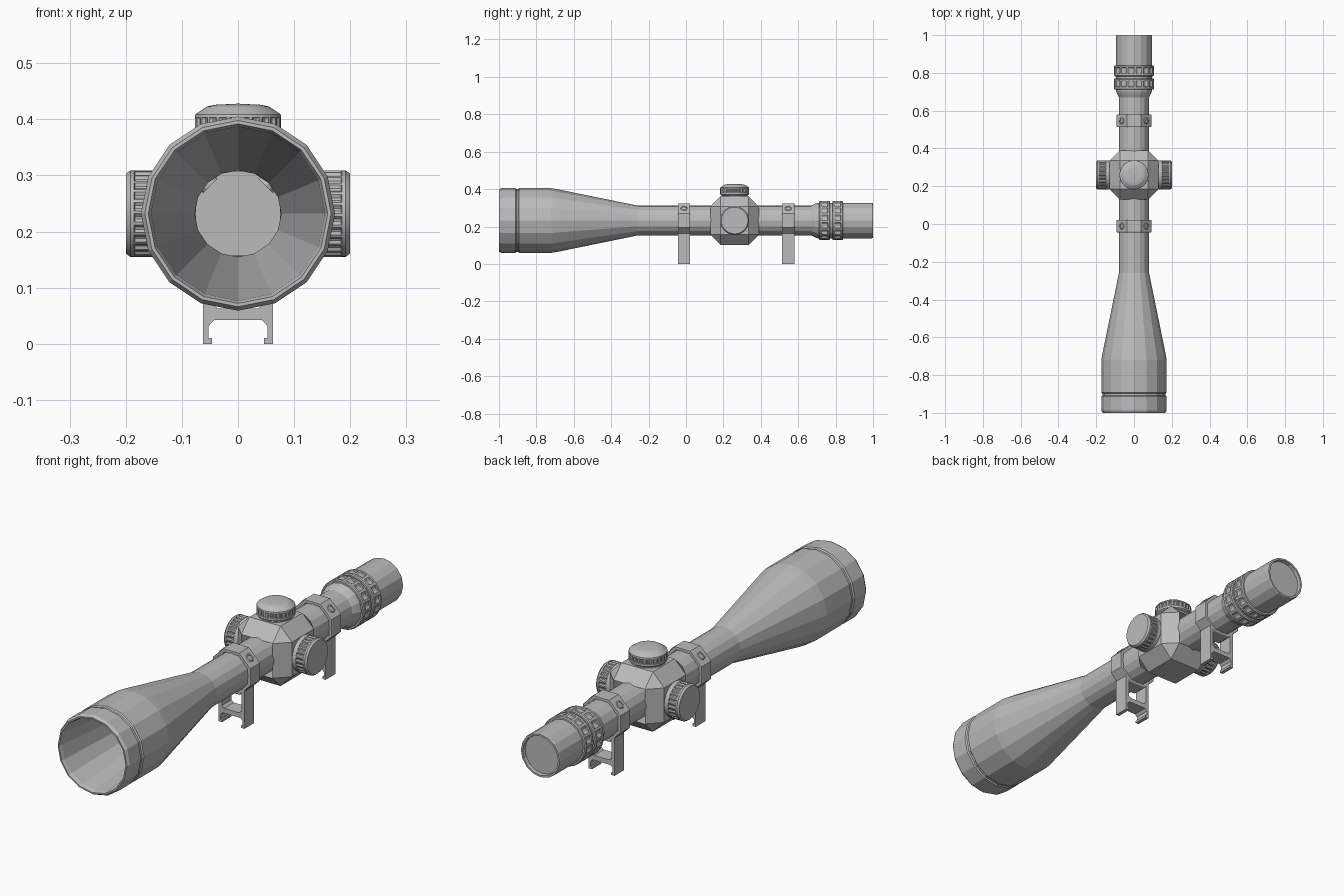
import bpy, bmesh
from math import sin, cos, pi, radians
from mathutils import Matrix, Vector

cube = bpy.data.objects.get("Cube")
if cube:
    bpy.data.objects.remove(cube, do_unlink=True)

AXIS = 0.232      # height of the optical axis
SADDLE_Y = 0.26   # centre of the turret housing

grey = bpy.data.materials.new("matte_grey")
grey.use_nodes = True
grey.diffuse_color = (0.5, 0.5, 0.5, 1)
shader = next(n for n in grey.node_tree.nodes if n.type == 'BSDF_PRINCIPLED')
shader.inputs["Base Color"].default_value = (0.5, 0.5, 0.5, 1)
shader.inputs["Roughness"].default_value = 0.6


def finish(name, bm, matrix=Matrix()):
    bmesh.ops.remove_doubles(bm, verts=bm.verts, dist=1e-5)
    bmesh.ops.recalc_face_normals(bm, faces=bm.faces)
    bm.transform(matrix)
    mesh = bpy.data.meshes.new(name)
    bm.to_mesh(mesh)
    bm.free()
    mesh.materials.append(grey)
    obj = bpy.data.objects.new(name, mesh)
    bpy.context.collection.objects.link(obj)
    return obj


def lathe(name, profile, sides, matrix, turn=0.0):
    """Closed (radius, height, notch depth) profile turned about local z."""
    bm = bmesh.new()
    rows = []
    for i in range(sides):
        a = 2 * pi * i / sides + turn
        row = []
        for r, h, *notch in profile:
            if notch and i % 4 >= 2:
                r -= notch[0]
            row.append(bm.verts.new((r * cos(a), r * sin(a), h)))
        rows.append(row)
    count = len(profile)
    for i in range(sides):
        a, b = rows[i], rows[(i + 1) % sides]
        for j in range(count):
            k = (j + 1) % count
            bm.faces.new((a[j], b[j], b[k], a[k]))
    return finish(name, bm, matrix)


def along(direction, y):
    """Place local z along a direction, starting on the optical axis."""
    turn = Vector((0, 0, 1)).rotation_difference(Vector(direction))
    return Matrix.Translation((0, y, AXIS)) @ turn.to_matrix().to_4x4()


# Hollow main body, from the eye lens forward and back through the inside
body = [(0, 0.985), (0.083, 0.985), (0.085, 1), (0.093, 1), (0.095, 0.995),
        (0.095, 0.705), (0.09, 0.69), (0.08, 0.67), (0.08, -0.26),
        (0.168, -0.69), (0.173, -0.72), (0.173, -0.892), (0.168, -0.897),
        (0.168, -0.907), (0.173, -0.912), (0.173, -0.988), (0.166, -1),
        (0.16, -1), (0.155, -0.985), (0.077, -0.26), (0.077, 0.97), (0, 0.97)]
lathe("scope_body", body, 16, along((0, 1, 0), 0))

# Grip rings on the eyepiece
grip = [(0.085, 0), (0.101, 0), (0.105, 0.004), (0.105, 0.014),
        (0.105, 0.015, 0.007), (0.105, 0.045, 0.007), (0.105, 0.046),
        (0.105, 0.054), (0.101, 0.058), (0.085, 0.058)]
for name, y in (("zoom_ring", 0.712), ("focus_ring", 0.782)):
    lathe(name, grip, 64, along((0, 1, 0), y))

# Faceted turret housing: a cube with wide bevelled edges and corners
bm = bmesh.new()
near, far = 0.075, 0.13
for axis in range(3):
    for sx in (-1, 1):
        for sy in (-1, 1):
            for sz in (-1, 1):
                size = [near] * 3
                size[axis] = far
                bm.verts.new((sx * size[0], sy * size[1], sz * size[2]))
bmesh.ops.convex_hull(bm, input=bm.verts)
bmesh.ops.dissolve_limit(bm, angle_limit=radians(1), verts=bm.verts, edges=bm.edges)
# Open the housing ends so the bore stays clear
ends = [f for f in bm.faces if abs(f.calc_center_median().y) > far - 0.001]
bmesh.ops.delete(bm, geom=ends, context='FACES_ONLY')
finish("turret_housing", bm, Matrix.Translation((0, SADDLE_Y, AXIS)))

# Knurled adjustment knobs
side_knob = [(0, 0.12), (0.07, 0.12), (0.077, 0.134), (0.077, 0.149),
             (0.077, 0.15, 0.004), (0.077, 0.184, 0.004), (0.077, 0.185),
             (0.077, 0.192), (0.071, 0.2), (0, 0.2)]
top_knob = [(0, 0.12), (0.07, 0.12), (0.07, 0.135), (0.077, 0.14),
            (0.077, 0.149), (0.077, 0.15, 0.004), (0.077, 0.17, 0.004),
            (0.077, 0.171), (0.076, 0.177), (0.055, 0.191), (0.04, 0.194), (0, 0.196)]
lathe("left_knob", side_knob, 96, along((1, 0, 0), SADDLE_Y))
lathe("right_knob", side_knob, 96, along((-1, 0, 0), SADDLE_Y))
lathe("top_knob", top_knob, 96, along((0, 0, 1), SADDLE_Y))

# Mounts: octagonal clamp, rail bracket and two screws each
WIDTH = 0.066
clamp = [(0.084, 0), (0.0975, 0), (0.0996, 0.003), (0.0996, WIDTH - 0.003),
         (0.0975, WIDTH), (0.084, WIDTH)]
screw = [(0, 0.07), (0.018, 0.07), (0.018, 0.093), (0.015, 0.0955),
         (0.011, 0.0955), (0.011, 0.086), (0, 0.086)]
half = [(0.043, 0.042), (0.053, 0.031), (0.053, 0.01), (0.046, 0.01),
        (0.046, 0), (0.062, 0), (0.062, 0.176), (0.047, 0.165),
        (0.047, 0.072), (0.036, 0.063)]


def bracket(name, y):
    bm = bmesh.new()
    outline = half + [(-x, z) for x, z in reversed(half)]
    face = bm.faces.new([bm.verts.new((x, y, z)) for x, z in outline])
    new = bmesh.ops.extrude_face_region(bm, geom=[face])["geom"]
    bmesh.ops.translate(bm, vec=(0, WIDTH, 0),
                        verts=[v for v in new if isinstance(v, bmesh.types.BMVert)])
    finish(name, bm)


for name, y in (("front", -0.044), ("rear", 0.513)):
    lathe(name + "_clamp", clamp, 8, along((0, 1, 0), y), pi / 8)
    bracket(name + "_bracket", y)
    for side, sx in (("left", 1), ("right", -1)):
        lathe(f"{name}_{side}_screw", screw, 12, along((sx, 0, 1), y + WIDTH / 2))
